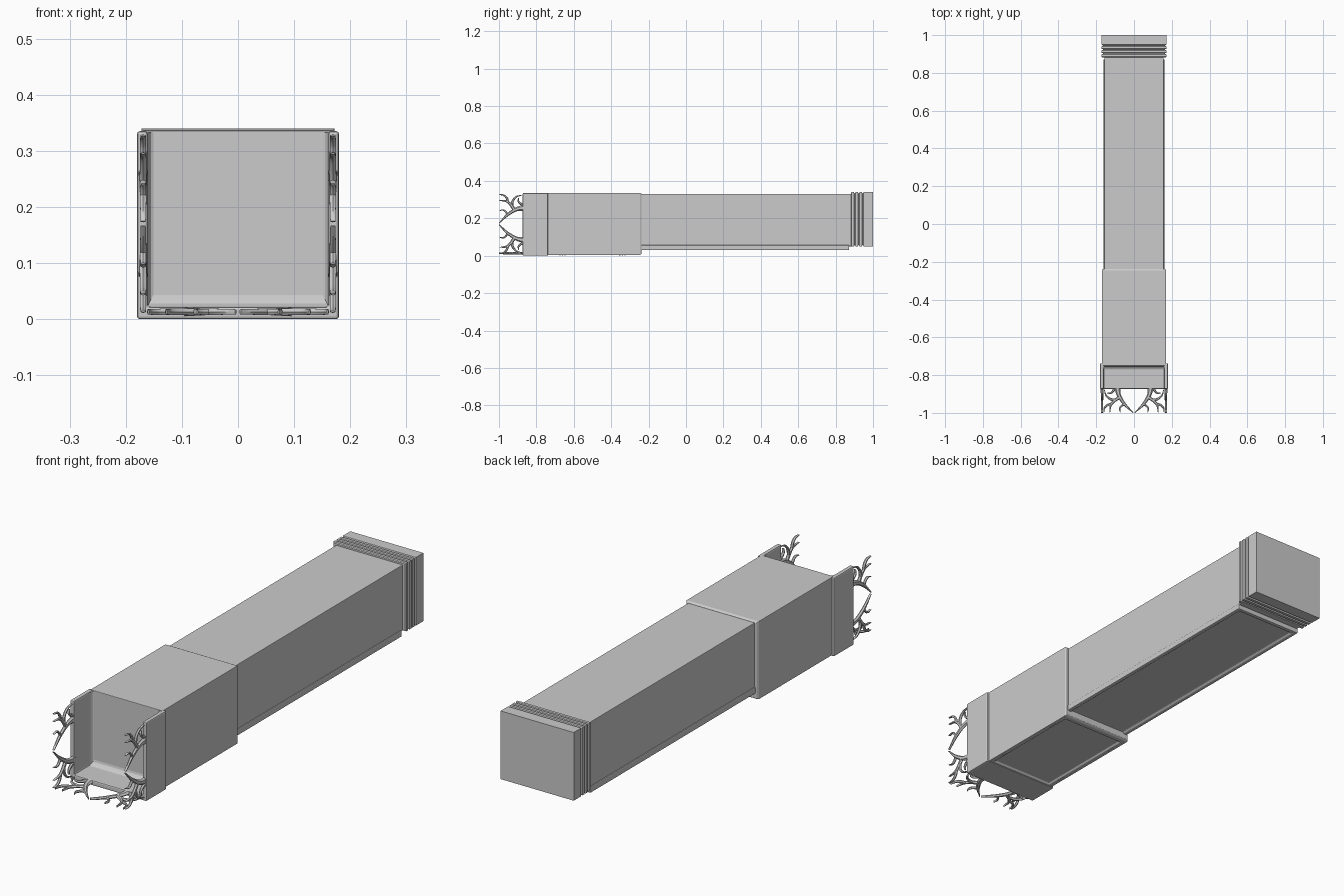
import bpy, bmesh, math
from mathutils import Vector

if "Cube" in bpy.data.objects:
    bpy.data.objects.remove(bpy.data.objects["Cube"])


def make_object(name, bm, bevel=0.0):
    bmesh.ops.recalc_face_normals(bm, faces=bm.faces)
    me = bpy.data.meshes.new(name)
    bm.to_mesh(me)
    bm.free()
    ob = bpy.data.objects.new(name, me)
    bpy.context.collection.objects.link(ob)
    if bevel:
        m = ob.modifiers.new("edge_bevel", 'BEVEL')
        m.width, m.segments, m.limit_method = bevel, 2, 'ANGLE'
    return ob


def skin(bm, rings):
    """Join equal-sized rings of points into a closed solid."""
    vs = [[bm.verts.new(p) for p in r] for r in rings]
    n = len(vs[0])
    for a, b in zip(vs, vs[1:]):
        for i in range(n):
            bm.faces.new((a[i], a[(i + 1) % n], b[(i + 1) % n], b[i]))
    bm.faces.new(vs[0])
    bm.faces.new(vs[-1])


def box_loft(name, half_x, z0, z1, stations, bevel=0.0, panel=None):
    """Rectangular tube along y; stations are (y, inset). panel = (rim, depth) recesses the underside."""
    bm = bmesh.new()
    skin(bm, [[(-half_x + s, y, z0 + s), (half_x - s, y, z0 + s),
               (half_x - s, y, z1 - s), (-half_x + s, y, z1 - s)] for y, s in stations])
    if panel:
        rim, depth = panel
        bmesh.ops.recalc_face_normals(bm, faces=bm.faces)
        under = max((f for f in bm.faces if f.normal.z < -0.99), key=lambda f: f.calc_area())
        bmesh.ops.inset_region(bm, faces=[under], thickness=rim)
        bmesh.ops.inset_region(bm, faces=[under], thickness=0.008, depth=-depth)
    return make_object(name, bm, bevel)


def prism(name, profile, place, lo, hi, bevel=0.0):
    bm = bmesh.new()
    skin(bm, [[place(a, b, t) for a, b in profile] for t in (lo, hi)])
    return make_object(name, bm, bevel)


# long rear body with a stepped tray underneath
box_loft("rear_body", 0.157, 0.05, 0.33, [(-0.26, 0), (0.90, 0)], 0.002)
box_loft("rear_tray", 0.161, 0.03, 0.057, [(-0.26, 0), (0.872, 0)], 0.004, (0.024, 0.007))

# wider front sleeve with its underside panel
box_loft("front_sleeve", 0.17, 0.004, 0.336,
         [(-0.75, 0), (-0.247, 0), (-0.237, 0.005)], 0.002, (0.028, 0.006))

# ridged end cap
ridges = [(0.882, 0.003)]
for k in range(3):
    y = 0.886 + k * 0.021
    ridges += [(y, 0), (y + 0.012, 0), (y + 0.015, 0.007), (y + 0.018, 0.007)]
ridges += [(0.950, 0), (1.0, 0)]
box_loft("end_cap", 0.172, 0.05, 0.34, ridges)

# open U-shaped collar round the front recess
W, T = 0.18, 0.335
u_shape = [(-W, T), (-W, 0), (W, 0), (W, T), (0.161, T), (0.161, 0.022), (-0.161, 0.022), (-0.161, T)]
prism("front_collar", u_shape, lambda a, b, t: (a, t, b), -0.873, -0.738, 0.005)

# coves where the recess walls meet its back
cove = [(0, 0)] + [(0.028 * (1 - math.sin(i * math.pi / 8)), 0.022 * (1 - math.cos(i * math.pi / 8)))
                   for i in range(5)]
prism("floor_cove", cove, lambda a, b, t: (t, -0.751 - a, 0.021 + b), -0.161, 0.161)
for s, side in ((-1, "left"), (1, "right")):
    prism(side + "_cove", cove, lambda a, b, t: (s * (0.162 - b * 0.5), -0.751 - a, t), 0.02, 0.333)


# branching antler tracery: points are (across, outward, width)
BRANCHES = [
    [(0.088, -0.01, 0.036), (0.080, 0.035, 0.022), (0.048, 0.085, 0.015), (0.004, 0.128, 0.004)],
    [(0.074, 0.045, 0.020), (0.102, 0.064, 0.016), (0.123, 0.088, 0.012), (0.128, 0.127, 0.003)],
    [(0.118, 0.080, 0.012), (0.142, 0.088, 0.012), (0.157, 0.105, 0.009), (0.160, 0.128, 0.003)],
    [(0.095, 0.060, 0.014), (0.124, 0.056, 0.013), (0.148, 0.036, 0.009), (0.157, 0.006, 0.003)],
    [(0.050, 0.082, 0.012), (0.068, 0.094, 0.010), (0.076, 0.108, 0.008), (0.072, 0.127, 0.003)],
    [(0.100, -0.01, 0.018), (0.110, 0.012, 0.013), (0.124, 0.025, 0.009), (0.142, 0.024, 0.003)],
]


def smooth_path(pts, steps=5):
    """Catmull-Rom samples through pts."""
    p = [Vector(q) for q in pts]
    p = [2 * p[0] - p[1]] + p + [2 * p[-1] - p[-2]]
    out = []
    for i in range(1, len(p) - 2):
        for k in range(steps):
            t = k / steps
            a, b, c, d = p[i - 1:i + 3]
            out.append(0.5 * (2 * b + (c - a) * t + (2 * a - 5 * b + 4 * c - d) * t * t
                              + (3 * b - a - 3 * c + d) * t ** 3))
    return out + [p[-2]]


def tracery(name, place):
    bm = bmesh.new()
    for mirror in (-1, 1):
        for br in BRANCHES:
            path, rings = smooth_path(br), []
            for i, q in enumerate(path):
                d = path[min(i + 1, len(path) - 1)] - path[max(i - 1, 0)]
                n = Vector((-d.y, d.x)).normalized()
                h = 0.004 + 0.12 * q.z
                ring = []
                # flattened hexagonal section
                for a, b in ((-0.5, 0), (-0.25, h), (0.25, h), (0.5, 0), (0.25, -h), (-0.25, -h)):
                    ring.append(place(mirror * (q.x + n.x * q.z * a), q.y + n.y * q.z * a, b))
                rings.append(ring)
            skin(bm, rings)
    return make_object(name, bm)


FRONT = -0.871
antlers = [
    tracery("left_tracery", lambda u, v, w: (-0.169 + w, FRONT - v, 0.170 + u * 0.98)),
    tracery("right_tracery", lambda u, v, w: (0.169 + w, FRONT - v, 0.170 + u * 0.98)),
    tracery("bottom_tracery", lambda u, v, w: (u, FRONT - v, 0.013 + w)),
]

# tiny rivets along the sleeve underside
bm = bmesh.new()
for x in (-0.156, 0.156):
    for y0 in (-0.66, -0.34):
        for k in (-1, 0, 1):
            ring = [(x + 0.003 * math.cos(i * math.pi / 4), y0 + k * 0.014 + 0.003 * math.sin(i * math.pi / 4))
                    for i in range(8)]
            skin(bm, [[(a, b, z) for a, b in ring] for z in (0.002, 0.006)])
make_object("sleeve_rivets", bm)

# smooth the tracery while keeping its ridges
bpy.ops.object.select_all(action='DESELECT')
for ob in antlers:
    ob.select_set(True)
bpy.context.view_layer.objects.active = antlers[0]
bpy.ops.object.shade_smooth_by_angle(angle=math.radians(35))
